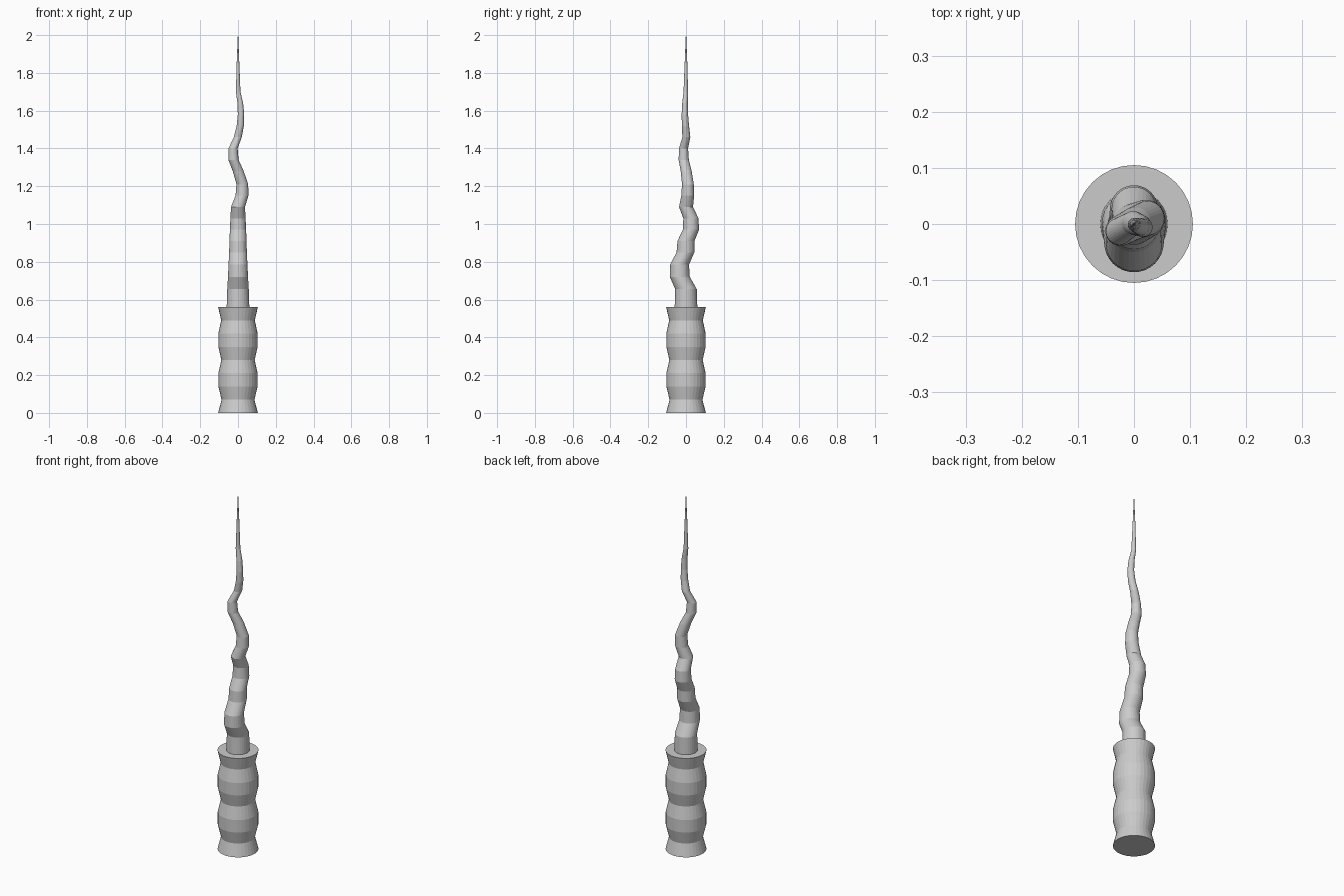
import bpy, bmesh, math

SIDES = 32


def lofted(name, rings):
    """Skin horizontal circles given as (x, y, z, radius); caps both ends."""
    bm = bmesh.new()
    loops = []
    for x, y, z, r in rings:
        loops.append([bm.verts.new((x + r * math.cos(2 * math.pi * i / SIDES),
                                    y + r * math.sin(2 * math.pi * i / SIDES), z))
                      for i in range(SIDES)])
    for low, high in zip(loops, loops[1:]):
        for i in range(SIDES):
            j = (i + 1) % SIDES
            bm.faces.new((low[i], low[j], high[j], high[i]))
    bm.faces.new(loops[0][::-1])
    bm.faces.new(loops[-1])
    mesh = bpy.data.meshes.new(name)
    bm.to_mesh(mesh)
    bm.free()
    obj = bpy.data.objects.new(name, mesh)
    bpy.context.collection.objects.link(obj)
    return obj


# Handle: two swelling grips with flared ends
handle_radii = [0.105, 0.087, 0.104, 0.104, 0.088, 0.104, 0.104, 0.089, 0.105]
lofted("handle", [(0, 0, 0.07 * i, r) for i, r in enumerate(handle_radii)])

# Lower shaft: waves front to back
lower = [(0.0, 0.56, 0.060), (0.0, 0.655, 0.057), (-0.033, 0.72, 0.053),
         (-0.034, 0.785, 0.050), (-0.003, 0.85, 0.047), (0.0, 0.91, 0.045),
         (0.026, 0.97, 0.043), (0.026, 1.03, 0.040), (0.0, 1.09, 0.037)]
lofted("lower_shaft", [(0, y, z, r) for y, z, r in lower])

# Upper shaft: waves mostly sideways and thins to a point
upper = [(0.0, 0.0, 1.09, 0.037), (0.021, 0.009, 1.15, 0.034),
         (0.023, 0.010, 1.21, 0.031), (0.001, 0.001, 1.28, 0.029),
         (-0.024, -0.012, 1.34, 0.027), (-0.026, -0.013, 1.40, 0.024),
         (-0.001, 0.002, 1.46, 0.021), (0.012, -0.003, 1.52, 0.019),
         (0.016, -0.006, 1.58, 0.017), (0.012, -0.005, 1.64, 0.015),
         (0.001, -0.001, 1.70, 0.012), (0, 0, 1.85, 0.007), (0, 0, 2.0, 0.001)]
lofted("upper_shaft", upper)
